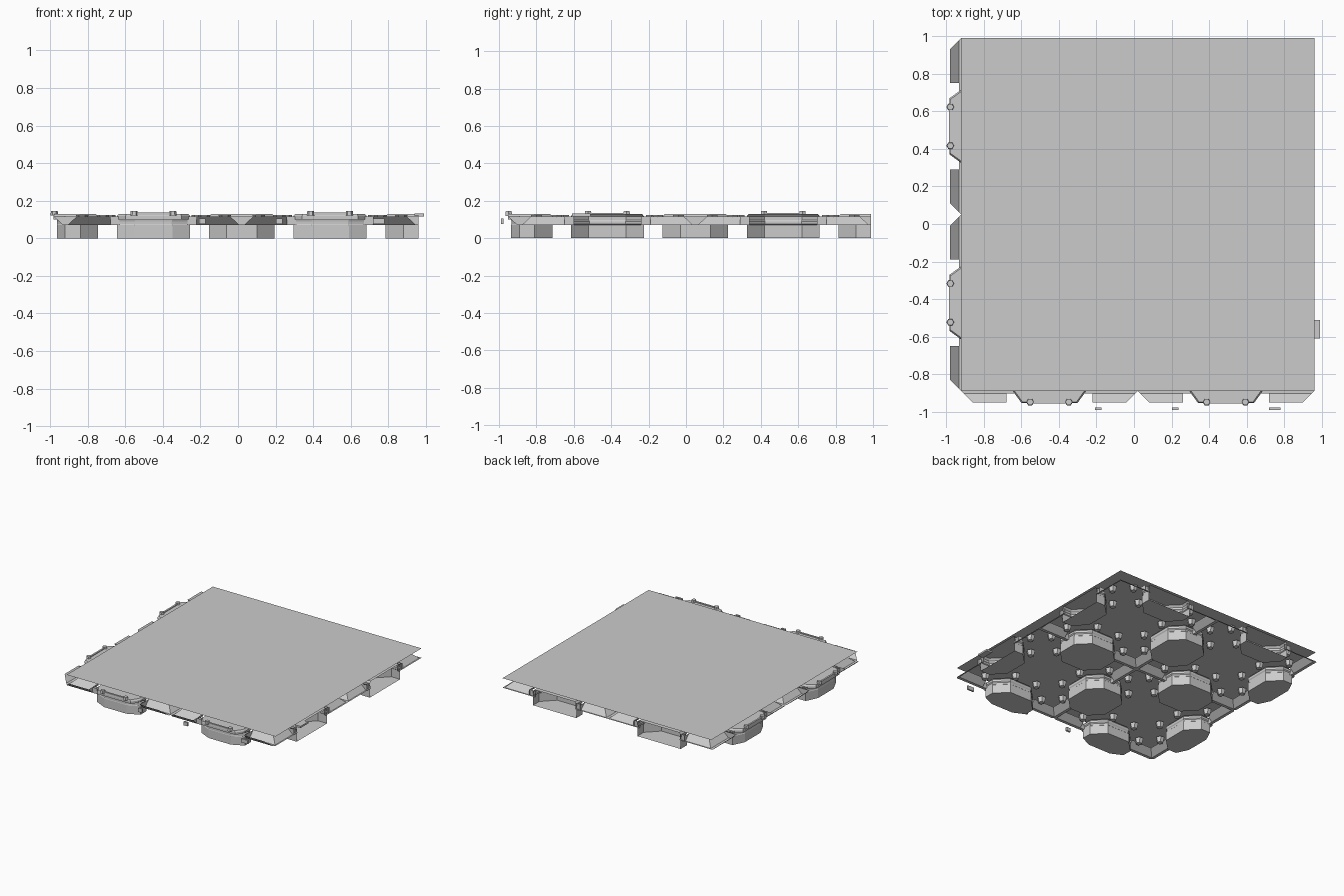
import bpy, bmesh, math
from mathutils import Matrix, Vector

if "Cube" in bpy.data.objects:
    bpy.data.objects.remove(bpy.data.objects["Cube"])

CX, CY, T, H = 0.02, 0.05, 0.94, 0.47     # plate centre, tile size, half tile


def finish(bm, name):
    me = bpy.data.meshes.new(name)
    bm.to_mesh(me)
    bm.free()
    ob = bpy.data.objects.new(name, me)
    bpy.context.collection.objects.link(ob)
    return ob


def place(x, y, angle):
    return Matrix.Translation((x, y, 0)) @ Matrix.Rotation(angle, 4, 'Z')


def strip(bm, rows, closed=False):
    """Skin a list of equally long point rows with quads."""
    vs = [[bm.verts.new(p) for p in r] for r in rows]
    n = len(vs[0])
    for a, b in zip(vs, vs[1:]):
        for i in range(n if closed else n - 1):
            j = (i + 1) % n
            bm.faces.new((a[i], a[j], b[j], b[i]))
    return vs


def stud(bm, x, y, z0, z1, r0, r1, n=6):
    M = Matrix.Translation((x, y, (z0 + z1) / 2)) @ Matrix.Rotation(math.pi / 6, 4, 'Z')
    bmesh.ops.create_cone(bm, cap_ends=True, segments=n, radius1=r0,
                          radius2=r1, depth=z1 - z0, matrix=M)


# backing plate (thin sheet)
bm = bmesh.new()
bmesh.ops.create_grid(bm, x_segments=1, y_segments=1, size=T,
                      matrix=Matrix.Translation((CX, CY, 0.147)))
finish(bm, "backing_plate")

# bevelled frame ridges: half ridges along each tile edge, mitred at the corners
bm = bmesh.new()
PROFILE = [(0, 0.07), (0.012, 0.07), (0.06, 0.115)]
for i in (-1, 0, 1):
    for j in (-1, 0, 1):
        if i < 0 and j < 0:
            continue
        for k in range(4):                # 0:+y 1:-x 2:-y 3:+x edge
            if (i < 0 and k != 3) or (j < 0 and k != 0):
                continue
            M = place(CX + (i - 0.5) * T, CY + (j - 0.5) * T, k * math.pi / 2)
            for s in (-1, 1):
                inner = [M @ Vector((s * 0.23, H - o, z)) for o, z in PROFILE]
                outer = [M @ Vector((s * (H - o), H - o, z)) for o, z in PROFILE]
                strip(bm, [inner, outer])
                bm.faces.new([bm.verts.new(p) for p in
                              inner + [M @ Vector((s * 0.23, H, 0.115))]])
                # narrow rib bridging ridge and boss
                rib = [(0, 0.07), (0.012, 0.07), (0.012, 0.115)]
                strip(bm, [[M @ Vector((s * u, H - o, z)) for o, z in rib]
                           for u in (0.18, 0.23)])
bmesh.ops.recalc_face_normals(bm, faces=bm.faces)
finish(bm, "frame_ridges")

# octagonal bosses on the tile edge midpoints
INNER = [(0.195, 0), (0.195, 0.08), (0.10, 0.175), (-0.10, 0.175), (-0.195, 0.08), (-0.195, 0)]
OUT_FULL = [(-0.195, -0.08), (-0.10, -0.175), (0.10, -0.175), (0.195, -0.08)]
OUT_LOW = [(-0.10, -0.045), (0.10, -0.045)]
LEVELS = [(0, 1), (0.07, 1), (0.075, 0.97), (0.09, 0.97), (0.098, 1), (0.115, 1), (0.13, 0.93)]


def boss(bm, x, y, angle, kind):
    M = place(x, y, angle)
    out = {"full": OUT_FULL, "low": OUT_LOW, "half": []}[kind]
    rows = [[M @ Vector((u * s, v * s, z)) for u, v in INNER + out] for z, s in LEVELS]
    vs = strip(bm, rows, closed=kind != "half")
    bm.faces.new(vs[0])
    bm.faces.new(vs[-1])
    if kind == "low":                     # outer flange with two bolts and a bar
        fl = [(0.195, 0), (0.15, -0.062), (-0.15, -0.062), (-0.195, 0)]
        fv = strip(bm, [[M @ Vector((u * s, v * s, z)) for u, v in fl]
                        for z, s in ((0.10, 1), (0.118, 1), (0.13, 0.95))], True)
        bm.faces.new(fv[0])
        bm.faces.new(fv[-1])
        for s in (-1, 1):
            p = M @ Vector((s * 0.103, -0.058, 0))
            stud(bm, p.x, p.y, 0.12, 0.145, 0.021, 0.018)
        bmesh.ops.create_cube(bm, size=1, matrix=M @ Matrix.Translation((0, -0.058, 0.13))
                              @ Matrix.Diagonal((0.18, 0.014, 0.012, 1)))


bm = bmesh.new()
for n, kind in ((-1, "low"), (0, "full"), (1, "half")):
    for m in (-0.5, 0.5):
        back = math.pi if kind == "half" else 0
        boss(bm, CX + m * T, CY + n * T, back, kind)
        boss(bm, CX + n * T, CY + m * T, back - math.pi / 2, kind)
bmesh.ops.recalc_face_normals(bm, faces=bm.faces)
finish(bm, "octagonal_bosses")

# hanging studs: corner pairs and pairs beside each boss
bm = bmesh.new()
for i in (-0.5, 0.5):
    for j in (-0.5, 0.5):
        for sx in (-1, 1):
            for sy in (-1, 1):
                for u, v in ((0.27, 0.38), (0.38, 0.27), (0.10, 0.235), (0.235, 0.10)):
                    stud(bm, CX + i * T + sx * u, CY + j * T + sy * v,
                         0.085, 0.125, 0.023, 0.034)
finish(bm, "hanging_studs")

# leftover trim pieces at the front and right edges
bm = bmesh.new()
for x, w in ((-0.19, 0.035), (0.22, 0.035), (0.75, 0.06)):
    bmesh.ops.create_cube(bm, size=1, matrix=Matrix.Translation((x, -0.983, 0.09))
                          @ Matrix.Diagonal((w, 0.014, 0.03, 1)))
bmesh.ops.create_cube(bm, size=1, matrix=Matrix.Translation((0.965, -0.56, 0.124))
                      @ Matrix.Diagonal((0.05, 0.10, 0.014, 1)))
finish(bm, "edge_trim")
